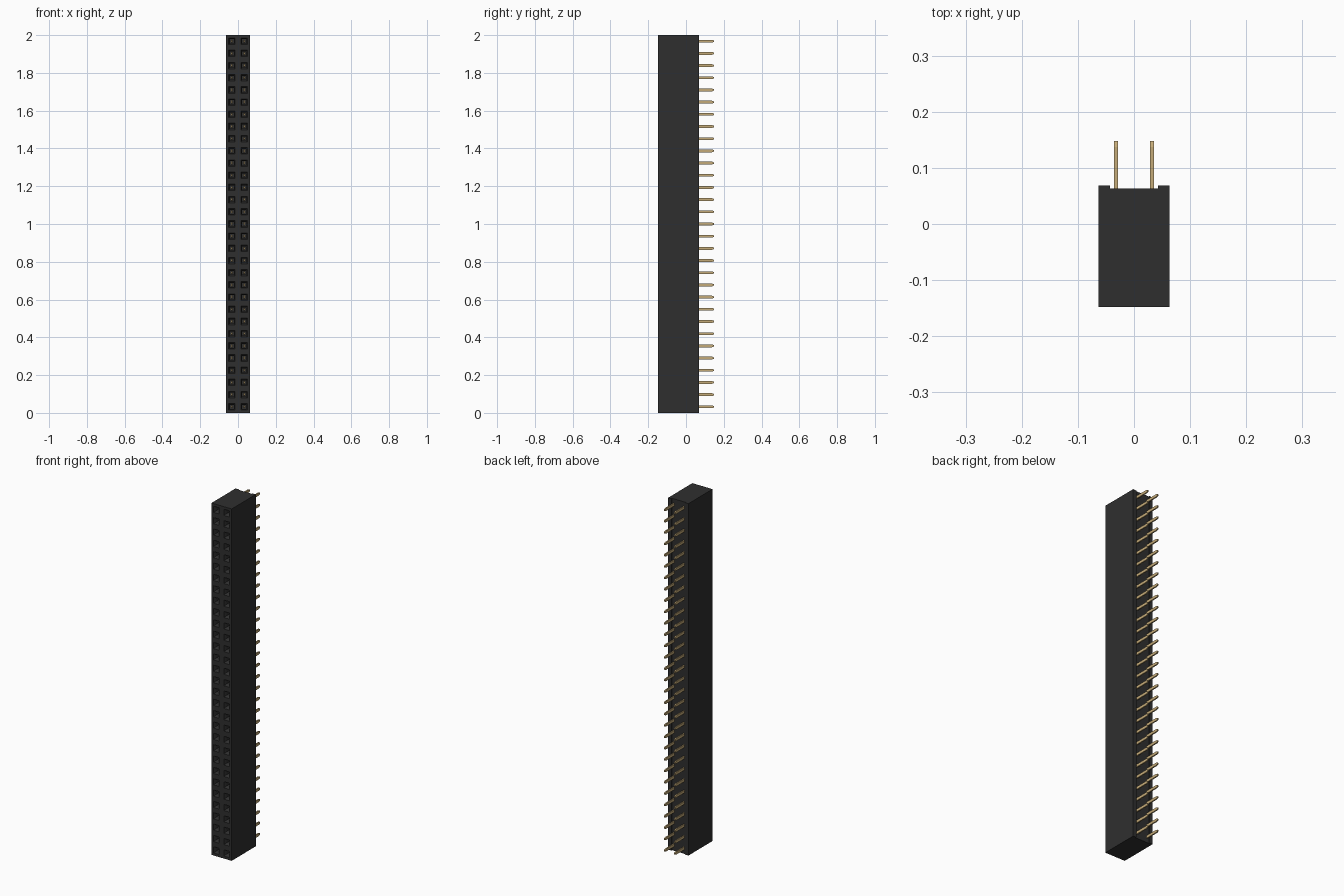
import bpy, bmesh
from mathutils import Vector

if "Cube" in bpy.data.objects:
    bpy.data.objects.remove(bpy.data.objects["Cube"], do_unlink=True)

ROWS = 31
PITCH = 2.0 / ROWS
HALF_W = 0.0635                       # half width of the housing
FRONT, RAIL, FLOOR, TIP = -0.1475, 0.0690, 0.0635, 0.1475


def material(name, color):
    m = bpy.data.materials.new(name)
    m.use_nodes = True
    m.diffuse_color = (*color, 1)
    bsdf = m.node_tree.nodes["Principled BSDF"]
    bsdf.inputs["Base Color"].default_value = (*color, 1)
    bsdf.inputs["Roughness"].default_value = 0.6
    return m


def make_object(name, bm, mat):
    bmesh.ops.remove_doubles(bm, verts=bm.verts, dist=1e-5)
    mesh = bpy.data.meshes.new(name)
    bm.to_mesh(mesh)
    bm.free()
    mesh.materials.append(mat)
    ob = bpy.data.objects.new(name, mesh)
    bpy.context.collection.objects.link(ob)
    return ob


def ring(bm, x, y, z, hx, hz):
    """Rectangle of vertices facing the front."""
    return [bm.verts.new((x + sx * hx, y, z + sz * hz))
            for sx, sz in ((-1, -1), (1, -1), (1, 1), (-1, 1))]


def loft(bm, rings):
    for a, b in zip(rings, rings[1:]):
        for i in range(4):
            j = (i + 1) % 4
            bm.faces.new((a[i], a[j], b[j], b[i]))


black = material("black plastic", (0.028, 0.028, 0.028))
gold = material("gold plating", (0.56, 0.41, 0.19))
cells = [(sx * PITCH / 2, (r + 0.5) * PITCH) for r in range(ROWS) for sx in (-1, 1)]

# Housing shell: channel profile swept upward, front left open for the sockets
bm = bmesh.new()
profile = [(HALF_W, FRONT), (HALF_W, RAIL), (0.043, RAIL), (0.043, FLOOR),
           (-0.043, FLOOR), (-0.043, RAIL), (-HALF_W, RAIL), (-HALF_W, FRONT)]
low = [bm.verts.new((x, y, 0)) for x, y in profile]
high = [bm.verts.new((x, y, 2)) for x, y in profile]
for i in range(len(profile) - 1):
    bm.faces.new((low[i], low[i + 1], high[i + 1], high[i]))
bm.faces.new(low[::-1])
bm.faces.new(high)

# Front sockets: square rim, tapered lead-in, deep well
for x, z in cells:
    cx = HALF_W / 2 * (1 if x > 0 else -1)
    rings = [ring(bm, cx, FRONT, z, HALF_W / 2, PITCH / 2),
             ring(bm, x, FRONT, z, 0.0175, 0.0175),
             ring(bm, x, FRONT + 0.014, z, 0.0105, 0.0105),
             ring(bm, x, 0.03, z, 0.0105, 0.0105)]
    loft(bm, rings)
    bm.faces.new(rings[-1])
make_object("socket_housing", bm, black)

# Flat pins with tapered tips, running from inside each well out of the back
bm = bmesh.new()
for x, z in cells:
    rings = [ring(bm, x, -0.06, z, 0.0035, 0.005),
             ring(bm, x, 0.0, z, 0.0035, 0.0075),
             ring(bm, x, TIP - 0.010, z, 0.0035, 0.0075),
             ring(bm, x, TIP, z, 0.0035, 0.004)]
    loft(bm, rings)
    bm.faces.new(rings[0])
    bm.faces.new(rings[-1][::-1])
bmesh.ops.recalc_face_normals(bm, faces=bm.faces)
make_object("contact_pins", bm, gold)
